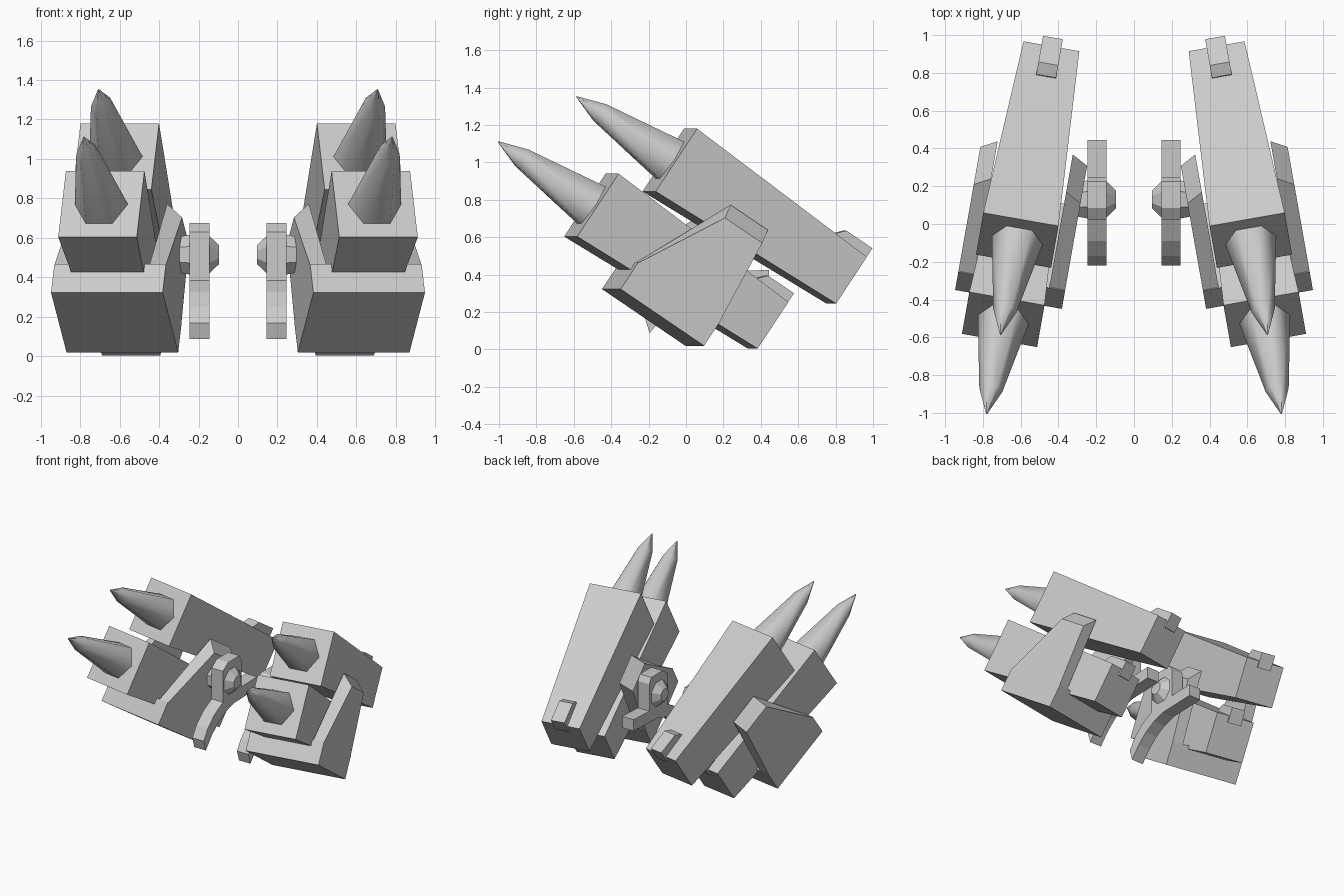
import bpy, bmesh, math
from mathutils import Vector

if "Cube" in bpy.data.objects:
    bpy.data.objects.remove(bpy.data.objects["Cube"])

# Launcher frame: r = sideways, b = backward along the tubes, w = up from the tubes
YAW, PITCH = math.radians(10), math.radians(33.8)
R = Vector((math.cos(YAW), math.sin(YAW), 0))
B = Vector((-math.sin(YAW) * math.cos(PITCH), math.cos(YAW) * math.cos(PITCH), -math.sin(PITCH)))
W = R.cross(B)


def tilt(p):
    return R * p[0] + B * p[1] + W * p[2]


def loft(name, rings, place=Vector, smooth=False):
    """Skin a row of equal-sized rings, cap the ends, mirror to the other side."""
    bm = bmesh.new()
    loops = [[bm.verts.new(place(p)) for p in ring] for ring in rings]
    n = len(loops[0])
    for a, c in zip(loops, loops[1:]):
        for i in range(n):
            j = (i + 1) % n
            bm.faces.new((a[i], a[j], c[j], c[i])).smooth = smooth
    bm.faces.new(loops[0])
    bm.faces.new(loops[-1])
    bmesh.ops.remove_doubles(bm, verts=bm.verts, dist=1e-5)
    bmesh.ops.recalc_face_normals(bm, faces=bm.faces)
    mesh = bpy.data.meshes.new(name)
    bm.to_mesh(mesh)
    bm.free()
    obj = bpy.data.objects.new(name, mesh)
    bpy.context.collection.objects.link(obj)
    mod = obj.modifiers.new("mirror", 'MIRROR')
    mod.use_mirror_merge = False
    return obj


def slab(name, profile, x0, x1, place=Vector):
    """Extrude a side profile between two sideways positions."""
    return loft(name, [[(x, p[0], p[1]) for p in profile] for x in (x0, x1)], place)


def square(r, b, w, half):
    return [(r + sx * half, b, w + sw * half) for sx, sw in ((-1, -1), (1, -1), (1, 1), (-1, 1))]


def disc(r, b, w, radius, n):
    return [(r + radius * math.cos(i * math.tau / n), b, w + radius * math.sin(i * math.tau / n))
            for i in range(n)]


# Two identical launch tubes, each with a missile and a rear sight block
RC = 0.594
for label, b, w in (("upper", -0.723, 0.734), ("lower", -0.943, 0.297)):
    loft(label + "_tube", [square(RC, b, w, 0.202), square(RC, b + 1.155, w, 0.15)], tilt)
    loft(label + "_missile", [disc(RC, b + d, w, rad, 6) for d, rad in
                              ((0.02, 0.14), (-0.455, 0.062), (-0.61, 0.003))], tilt, True)
    slab(label + "_sight", [(b + 0.953, w + 0.10), (b + 0.953, w + 0.165), (b + 0.999, w + 0.215),
                            (b + 1.168, w + 0.215), (b + 1.168, w + 0.10)],
         RC - 0.053, RC + 0.053, tilt)

# Cradle: base block and two tapered cheeks with bevelled tops
CR, HALF = 0.585, 0.287
slab("cradle_base", [(-0.602, -0.015), (-0.057, -0.015), (-0.057, 0.16), (-0.602, 0.16)],
     CR - HALF, CR + HALF, tilt)
for label, s in (("inner", -1), ("outer", 1)):
    out, inn = CR + s * HALF, CR + s * (HALF - 0.085)
    loft(label + "_cheek", [
        [(out, -0.60, 0.155), (out, -0.06, 0.155), (inn, -0.06, 0.155), (inn, -0.60, 0.155)],
        [(out, -0.343, 0.617), (out, -0.10, 0.617), (inn, -0.10, 0.70), (inn, -0.343, 0.70)]], tilt)

# Pivot hub
loft("pivot_hub", [[(x, 0.13 + rad * math.cos((i + .5) * math.tau / 8),
                     0.515 + rad * math.sin((i + .5) * math.tau / 8)) for i in range(8)]
                   for x, rad in ((0.095, 0.05), (0.15, 0.108), (0.25, 0.108), (0.34, 0.09))])

# Mounting plate around the hub and curved strap under it
slab("mount_plate", [(0.02, 0.34), (0.02, 0.63), (0.085, 0.675), (0.225, 0.675),
                     (0.25, 0.63), (0.25, 0.36)], 0.145, 0.245)
top = [(-0.22, 0.17), (-0.17, 0.25), (-0.09, 0.325), (0.02, 0.385), (0.14, 0.415), (0.445, 0.425)]
under = [(0.445, 0.335), (0.15, 0.325), (0.05, 0.295), (-0.04, 0.245), (-0.12, 0.175), (-0.195, 0.087)]
slab("curved_strap", top + under, 0.145, 0.245)
